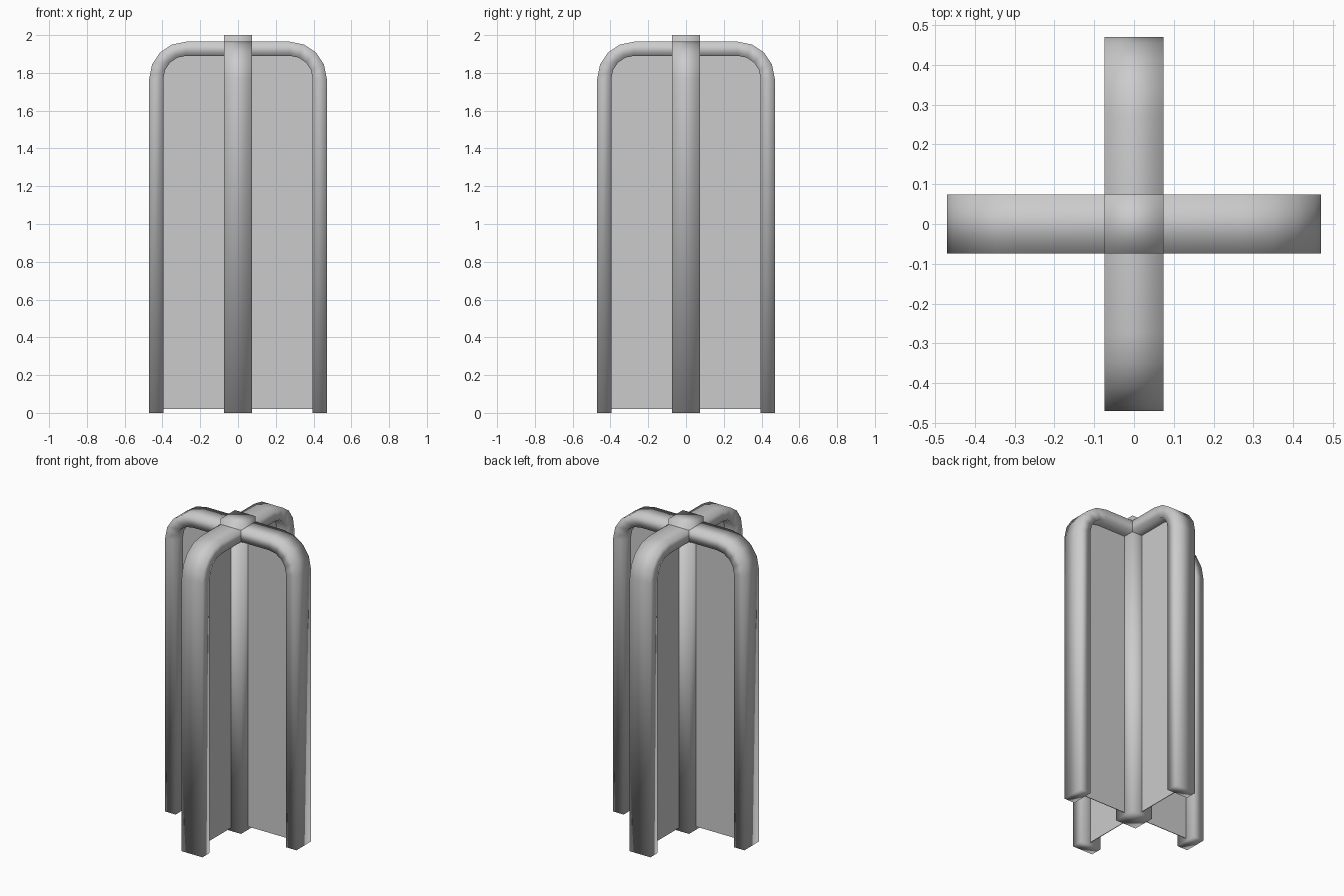
import bpy, bmesh, math
from mathutils import Matrix

cube = bpy.data.objects.get("Cube")
if cube:
    bpy.data.objects.remove(cube, do_unlink=True)

grey = bpy.data.materials.new("plain grey")
grey.use_nodes = True
colour = (0.6, 0.6, 0.6, 1.0)
grey.diffuse_color = colour
grey.node_tree.nodes["Principled BSDF"].inputs["Base Color"].default_value = colour

HALF = 0.074       # half width of bars and post
SPAN = 0.47        # outer reach of each arch


def finish(name, bm, smooth, turn=0.0):
    bmesh.ops.recalc_face_normals(bm, faces=bm.faces)
    bmesh.ops.rotate(bm, verts=bm.verts, matrix=Matrix.Rotation(turn, 3, "Z"))
    for face in bm.faces:
        face.smooth = smooth
    mesh = bpy.data.meshes.new(name)
    bm.to_mesh(mesh)
    bm.free()
    mesh.materials.append(grey)
    bpy.context.collection.objects.link(bpy.data.objects.new(name, mesh))


def box(name, size, bottom, top, smooth, turn=0.0):
    bm = bmesh.new()
    bmesh.ops.create_cube(bm, size=1)
    for v in bm.verts:
        v.co = (v.co.x * size[0], v.co.y * size[1],
                bottom + (v.co.z + 0.5) * (top - bottom))
    finish(name, bm, smooth, turn)


def corner(reach, top, radius, steps=4):
    """Leg foot and rounded shoulder on the +x side."""
    points = [(reach, 0.0)]
    for i in range(steps + 1):
        a = math.pi / 2 * i / steps
        points.append((reach - radius + radius * math.cos(a),
                       top - radius + radius * math.sin(a)))
    return points


def arch(name, turn):
    """Flat bar bent into an upside-down U."""
    outer = corner(SPAN, 1.965, 0.195)
    inner = corner(SPAN - 0.075, 1.89, 0.12)
    outer += [(-x, z) for x, z in reversed(outer)]
    inner += [(-x, z) for x, z in reversed(inner)]
    bm = bmesh.new()
    rings = [[bm.verts.new((x, y, z)) for (x, z), y in
              ((o, -HALF), (o, HALF), (i, HALF), (i, -HALF))]
             for o, i in zip(outer, inner)]
    for a, b in zip(rings, rings[1:]):
        for k in range(4):
            n = (k + 1) % 4
            bm.faces.new((a[k], a[n], b[n], b[k]))
    bm.faces.new(rings[0])
    bm.faces.new(rings[-1])
    finish(name, bm, True, turn)


# Two crossing arches, each filled by a thin panel
for label, turn in (("side", 0.0), ("front_back", math.pi / 2)):
    arch(label + "_arch", turn)
    # the panel reaches just inside the bars and follows the rounded shoulder
    bm = bmesh.new()
    edge = corner(SPAN - 0.07, 1.895, 0.12)
    edge[0] = (edge[0][0], 0.02)
    edge += [(-x, z) for x, z in reversed(edge)]
    face = bm.faces.new([bm.verts.new((x, -0.002, z)) for x, z in edge])
    grown = bmesh.ops.extrude_face_region(bm, geom=[face])["geom"]
    bmesh.ops.translate(bm, vec=(0, 0.004, 0),
                        verts=[g for g in grown if isinstance(g, bmesh.types.BMVert)])
    finish(label + "_panel", bm, False, turn)

# Central post rising through the crossing
box("centre_post", (2 * HALF, 2 * HALF), 0.0, 2.0, True)
